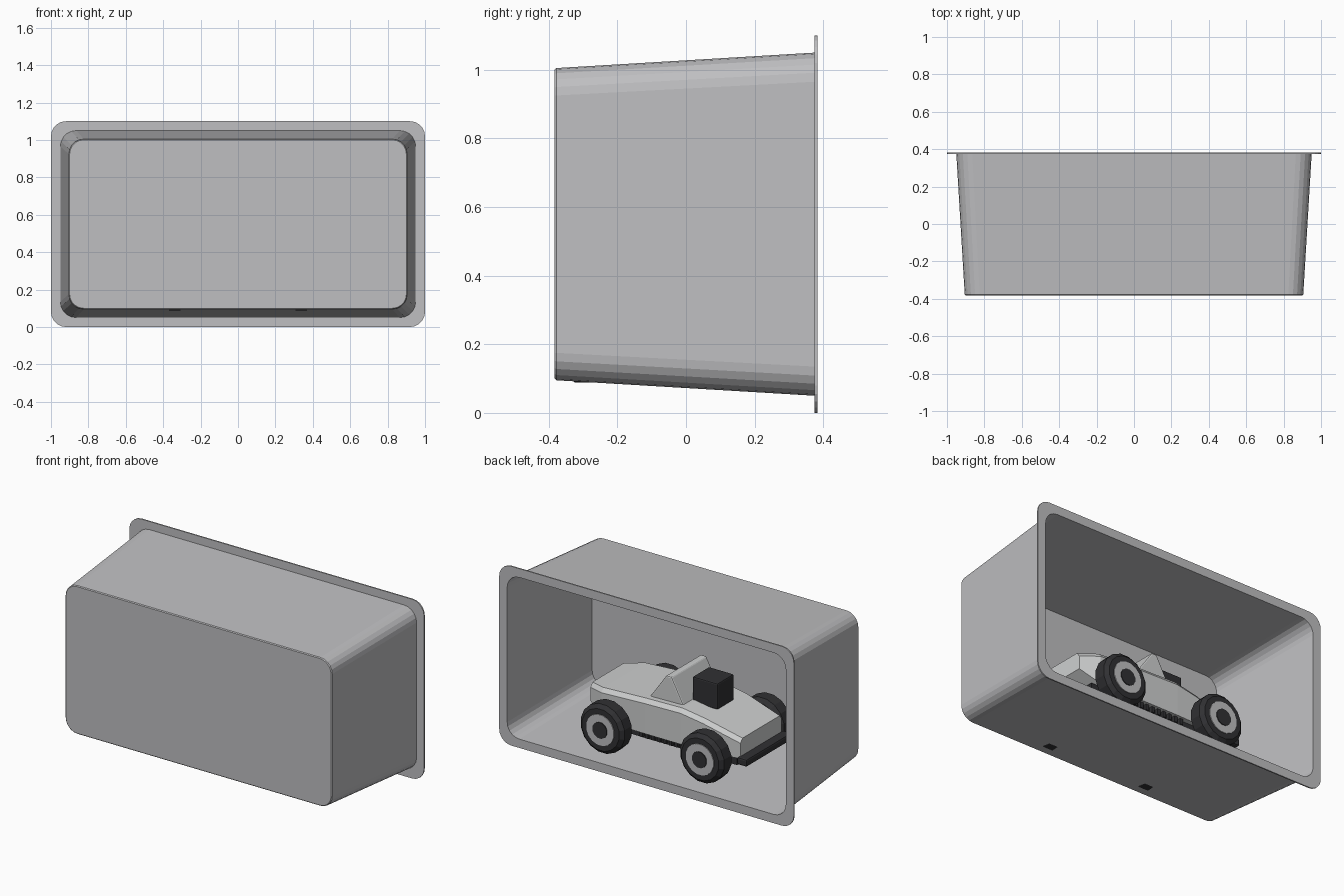
import bpy, bmesh, math

if "Cube" in bpy.data.objects:
    bpy.data.objects.remove(bpy.data.objects["Cube"])


def material(name, rgb):
    m = bpy.data.materials.new(name)
    m.diffuse_color = (*rgb, 1)
    m.use_nodes = True
    m.node_tree.nodes["Principled BSDF"].inputs["Base Color"].default_value = m.diffuse_color
    return m


GREY = material("case grey", (0.52, 0.52, 0.535))
PALE = material("pale body grey", (0.62, 0.63, 0.63))
DARK = material("dark rubber", (0.03, 0.03, 0.033))


def finish(name, bm, mat, bevel=0):
    bmesh.ops.recalc_face_normals(bm, faces=bm.faces)
    me = bpy.data.meshes.new(name)
    bm.to_mesh(me)
    bm.free()
    me.materials.append(mat)
    ob = bpy.data.objects.new(name, me)
    bpy.context.collection.objects.link(ob)
    if bevel:
        mod = ob.modifiers.new("soft edges", "BEVEL")
        mod.width = bevel
        mod.segments = 2
        mod.limit_method = "ANGLE"
    return ob


def loft(name, rings, mat, bevel=0, closed=False):
    """Skin a list of equal-length point rings; cap the ends or join them."""
    bm = bmesh.new()
    loops = [[bm.verts.new(p) for p in ring] for ring in rings]
    n = len(loops[0])
    pairs = list(zip(loops, loops[1:]))
    if closed:
        pairs.append((loops[-1], loops[0]))
    for a, b in pairs:
        for i in range(n):
            j = (i + 1) % n
            bm.faces.new((a[i], a[j], b[j], b[i]))
    if not closed:
        bm.faces.new(loops[0])
        bm.faces.new(loops[-1])
    return finish(name, bm, mat, bevel)


def rounded_rect(y, hw, hh, r, seg=5):
    """Rounded rectangle in the xz plane, centred at z = 0.55."""
    pts = []
    for k, (sx, sz) in enumerate(((1, 1), (-1, 1), (-1, -1), (1, -1))):
        for i in range(seg + 1):
            a = math.pi / 2 * (k + i / seg)
            pts.append((sx * (hw - r) + r * math.cos(a), y,
                        0.55 + sz * (hh - r) + r * math.sin(a)))
    return pts


def box(name, x0, x1, y0, y1, z0, z1, mat, bevel=0):
    rings = [[(x, y0, z0), (x, y1, z0), (x, y1, z1), (x, y0, z1)] for x in (x0, x1)]
    return loft(name, rings, mat, bevel)


def disc(name, x, z, profile, mat, sides=16):
    """Lathe around an axis along y; profile holds (y, radius) pairs."""
    rings = [[(x + r * math.cos((i + 0.5) * math.tau / sides), y,
               z + r * math.sin((i + 0.5) * math.tau / sides)) for i in range(sides)]
             for y, r in profile]
    return loft(name, rings, mat)


# Open tapered case with its rim flange
loft("case", [rounded_rect(*p) for p in (
    (-0.383, 0.900, 0.450, 0.075),
    (-0.378, 0.905, 0.455, 0.080),
    (0.375, 0.950, 0.500, 0.085),
    (0.375, 1.000, 0.550, 0.080),
    (0.383, 1.000, 0.550, 0.080),
    (0.383, 0.946, 0.496, 0.082),
    (-0.377, 0.901, 0.451, 0.077),
)], GREY)

# Car body: stations of x, half width, bottom, top
stations = ((0.53, 0.17, 0.30, 0.405), (0.42, 0.22, 0.225, 0.42),
            (0.12, 0.225, 0.225, 0.435), (-0.12, 0.225, 0.225, 0.44),
            (-0.27, 0.22, 0.225, 0.415), (-0.51, 0.20, 0.23, 0.35))
loft("car_body", [[(x, -w, b), (x, w, b), (x, w, t - 0.025), (x, w - 0.02, t),
                   (x, -w + 0.02, t), (x, -w, t - 0.025)]
                  for x, w, b, t in stations], PALE)

# Wedge-shaped cabin screen
wedge = ((0.135, 0.42), (0.015, 0.59), (-0.02, 0.59), (-0.11, 0.42))
loft("cabin_wedge", [[(x, y, z) for x, z in wedge] for y in (-0.17, 0.17)], PALE, 0.008)

# Engine block, chassis and front bumper
box("engine_block", -0.27, -0.10, -0.08, 0.08, 0.42, 0.58, DARK, 0.008)
box("chassis", -0.48, 0.46, -0.19, 0.19, 0.18, 0.228, DARK)
box("front_bumper", -0.565, -0.50, -0.22, 0.22, 0.20, 0.245, DARK, 0.01)

# Chassis ribs
for i in range(9):
    x = -0.16 + 0.04 * i
    box("chassis_rib", x - 0.01, x + 0.01, -0.21, 0.21, 0.19, 0.226, DARK)

# Wheels and axles
WZ = 0.237
for x in (-0.338, 0.338):
    disc("axle", x, WZ, ((-0.26, 0.03), (0.26, 0.03)), DARK, 10)
    for s in (-1, 1):
        disc("tyre", x, WZ, ((s * 0.235, 0.125), (s * 0.255, 0.151),
                             (s * 0.325, 0.151), (s * 0.346, 0.128)), DARK)
        disc("wheel_rim", x, WZ, ((s * 0.33, 0.095), (s * 0.351, 0.095)), GREY)
        disc("wheel_hub", x, WZ, ((s * 0.33, 0.05), (s * 0.356, 0.05)), DARK, 12)
